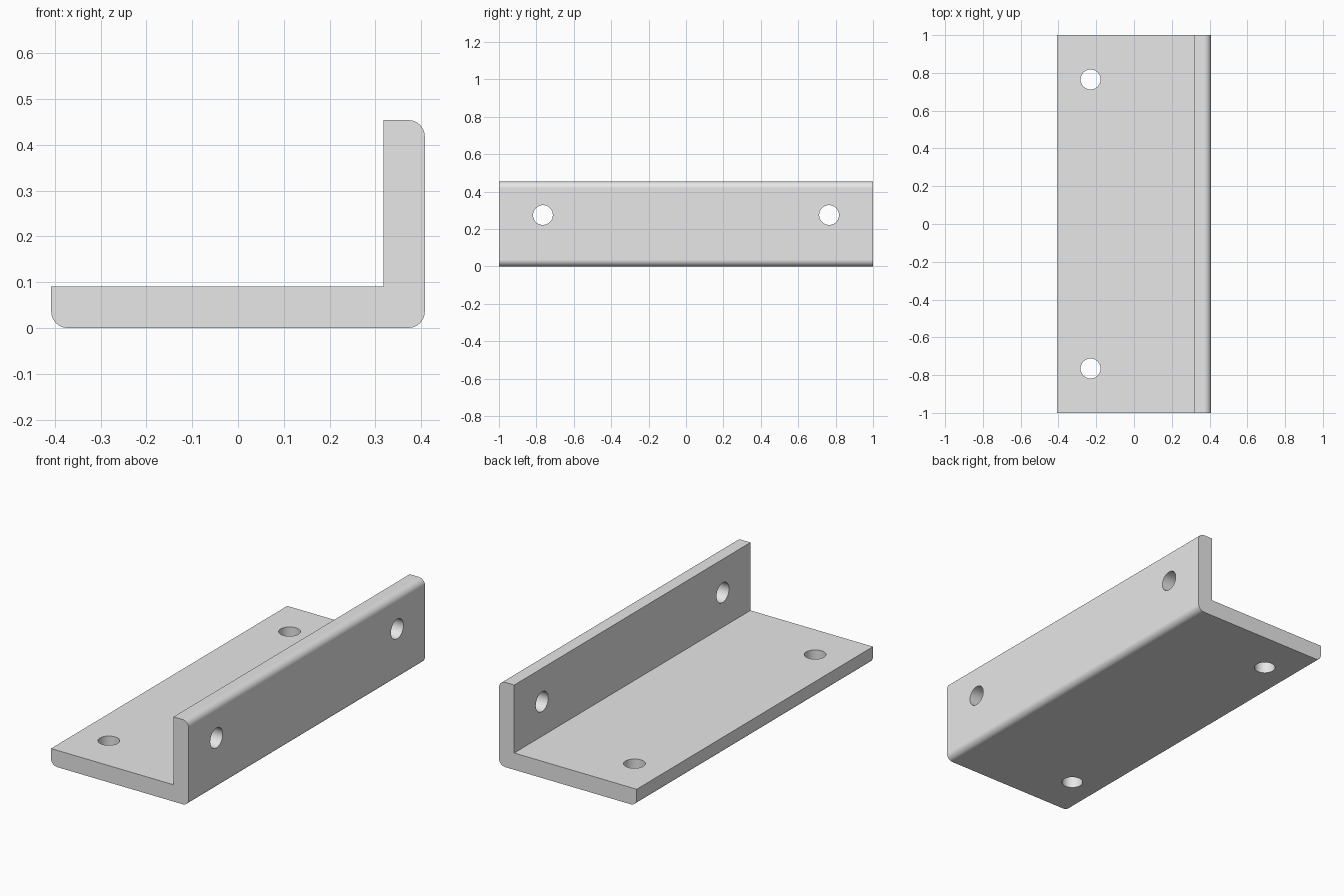
import bpy, bmesh, math
from mathutils import Matrix

if "Cube" in bpy.data.objects:
    bpy.data.objects.remove(bpy.data.objects["Cube"])

HALF_W, HEIGHT, THICK, HALF_L = 0.408, 0.454, 0.09, 1.0
FILLET, HOLE_R, HOLE_Y = 0.036, 0.053, 0.765

steel = bpy.data.materials.new("grey_steel")
steel.diffuse_color = (0.8, 0.8, 0.8, 1)
steel.use_nodes = True
steel.node_tree.nodes["Principled BSDF"].inputs["Base Color"].default_value = steel.diffuse_color


def add_object(name, bm):
    bmesh.ops.recalc_face_normals(bm, faces=bm.faces)
    mesh = bpy.data.meshes.new(name)
    bm.to_mesh(mesh)
    bm.free()
    obj = bpy.data.objects.new(name, mesh)
    bpy.context.collection.objects.link(obj)
    mesh.materials.append(steel)
    return obj


def arc(cx, cz, start, steps=8):
    """Quarter circle, counter-clockwise from the start angle."""
    angles = [math.radians(start + 90 * i / steps) for i in range(steps + 1)]
    return [(cx + FILLET * math.cos(a), cz + FILLET * math.sin(a)) for a in angles]


# L-shaped profile with rounded outer corners, extruded along y
profile = (arc(-HALF_W + FILLET, FILLET, 180)
           + arc(HALF_W - FILLET, FILLET, 270)
           + arc(HALF_W - FILLET, HEIGHT - FILLET, 0)
           + [(HALF_W - THICK, HEIGHT), (HALF_W - THICK, THICK), (-HALF_W, THICK)])
bm = bmesh.new()
end = bm.faces.new([bm.verts.new((x, -HALF_L, z)) for x, z in profile])
ext = bmesh.ops.extrude_face_region(bm, geom=[end])
bmesh.ops.translate(bm, vec=(0, 2 * HALF_L, 0),
                    verts=[g for g in ext["geom"] if isinstance(g, bmesh.types.BMVert)])
bracket = add_object("angle_bracket", bm)

# Screw hole cutters: two through the base, two through the upright
bm = bmesh.new()
for y in (-HOLE_Y, HOLE_Y):
    for place in (Matrix.Translation((-0.23, y, THICK / 2)),
                  Matrix.Translation((HALF_W - THICK / 2, y, 0.275))
                  @ Matrix.Rotation(math.pi / 2, 4, 'Y')):
        bmesh.ops.create_cone(bm, cap_ends=True, segments=40, radius1=HOLE_R,
                              radius2=HOLE_R, depth=THICK * 1.6, matrix=place)
cutter = add_object("hole_cutter", bm)
cutter.hide_render = True

# Cut the holes and shade the fillets smoothly
bpy.context.view_layer.objects.active = bracket
bracket.select_set(True)
cut = bracket.modifiers.new("holes", 'BOOLEAN')
cut.operation, cut.solver, cut.object = 'DIFFERENCE', 'EXACT', cutter
bpy.ops.object.modifier_apply(modifier=cut.name)
bpy.data.objects.remove(cutter)
bpy.ops.object.shade_smooth_by_angle(angle=math.radians(30))
weighted = bracket.modifiers.new("weighted_normals", 'WEIGHTED_NORMAL')
weighted.keep_sharp = True
